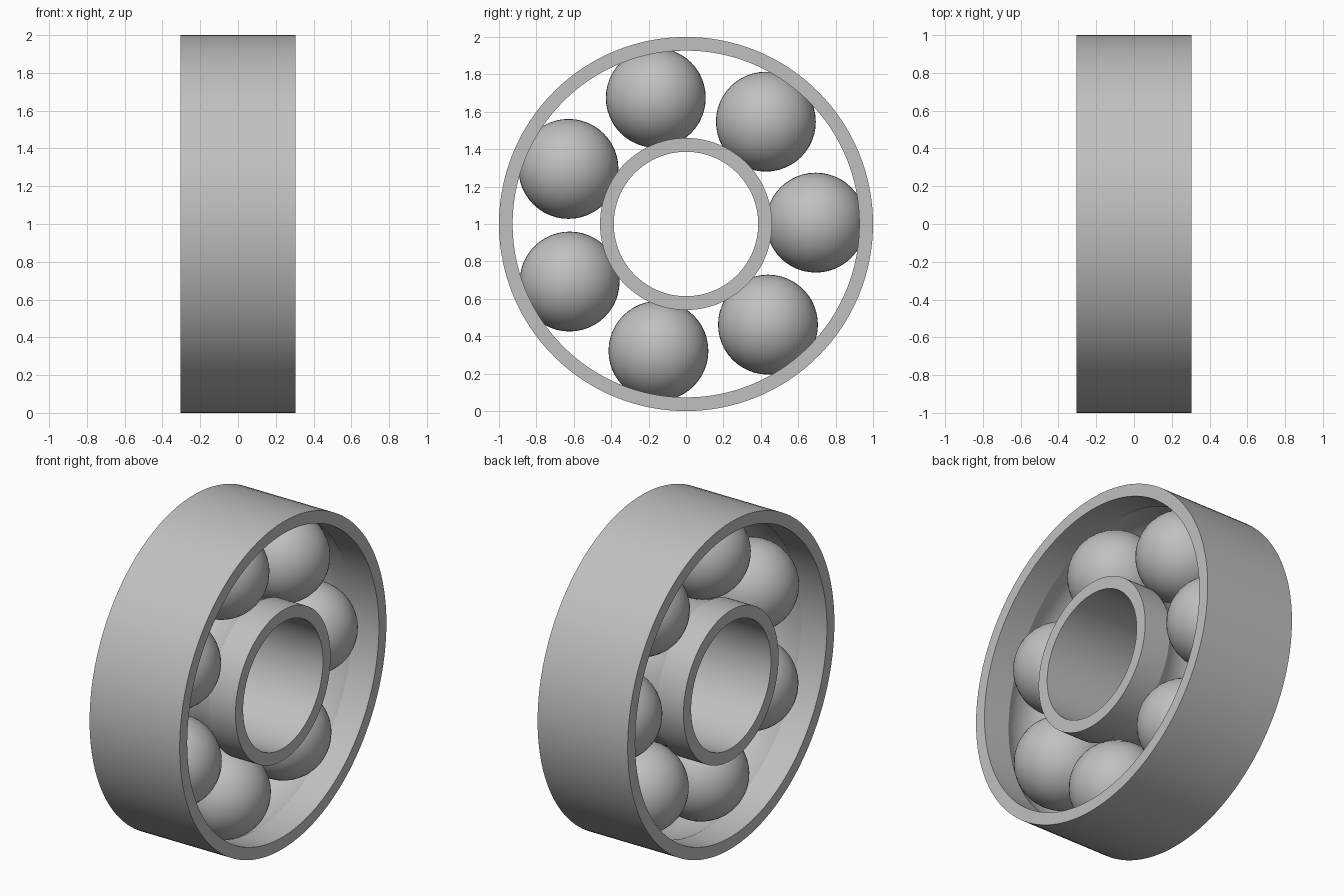
import bpy, bmesh
from math import pi, sin, cos, sqrt, radians
from mathutils import Vector, Matrix

if "Cube" in bpy.data.objects:
    bpy.data.objects.remove(bpy.data.objects["Cube"])

HALF_WIDTH = 0.305
BALL_R = 0.267
PITCH_R = 0.694
BALLS = 7
CENTRE = Vector((0, 0, 1))

steel = bpy.data.materials.new("steel grey")
steel.use_nodes = True
colour = (0.53, 0.53, 0.53, 1)
steel.diffuse_color = colour
steel.node_tree.nodes["Principled BSDF"].inputs["Base Color"].default_value = colour


def finish(name, bm):
    bmesh.ops.recalc_face_normals(bm, faces=bm.faces[:])
    mesh = bpy.data.meshes.new(name)
    bm.to_mesh(mesh)
    bm.free()
    mesh.materials.append(steel)
    obj = bpy.data.objects.new(name, mesh)
    bpy.context.collection.objects.link(obj)
    obj.location = CENTRE
    bpy.ops.object.select_all(action="DESELECT")
    obj.select_set(True)
    bpy.context.view_layer.objects.active = obj
    bpy.ops.object.shade_smooth_by_angle(angle=radians(25))
    return obj


def race(name, plain_r, grooved_r, steps=12, segments=128):
    """Ring around the x axis whose grooved wall follows the balls."""
    side = 1 if grooved_r > PITCH_R else -1
    reach = sqrt(BALL_R**2 - (grooved_r - PITCH_R)**2)
    profile = [(-HALF_WIDTH, plain_r), (-HALF_WIDTH, grooved_r)]
    for i in range(steps + 1):
        x = reach * (2 * i / steps - 1)
        profile.append((x, PITCH_R + side * sqrt(BALL_R**2 - x * x)))
    profile += [(HALF_WIDTH, grooved_r), (HALF_WIDTH, plain_r)]

    bm = bmesh.new()
    verts = [bm.verts.new((x, 0, r)) for x, r in profile]
    edges = [bm.edges.new((v, verts[i - 1])) for i, v in enumerate(verts)]
    bmesh.ops.spin(bm, geom=verts + edges, cent=(0, 0, 0), axis=(1, 0, 0),
                   angle=2 * pi, steps=segments, use_merge=True)
    bmesh.ops.remove_doubles(bm, verts=bm.verts[:], dist=0.0001)
    return finish(name, bm)


# Outer and inner races
race("outer_race", 1.0, 0.927)
race("inner_race", 0.386, 0.46)

# Rolling balls, poles along the axle
for i in range(BALLS):
    a = 2 * pi * i / BALLS + radians(0.6)
    bm = bmesh.new()
    bmesh.ops.create_uvsphere(bm, u_segments=48, v_segments=24, radius=BALL_R,
                              matrix=Matrix.Rotation(pi / 2, 4, "Y"))
    ball = finish(f"ball_{i + 1}", bm)
    ball.location = CENTRE + PITCH_R * Vector((0, cos(a), sin(a)))
